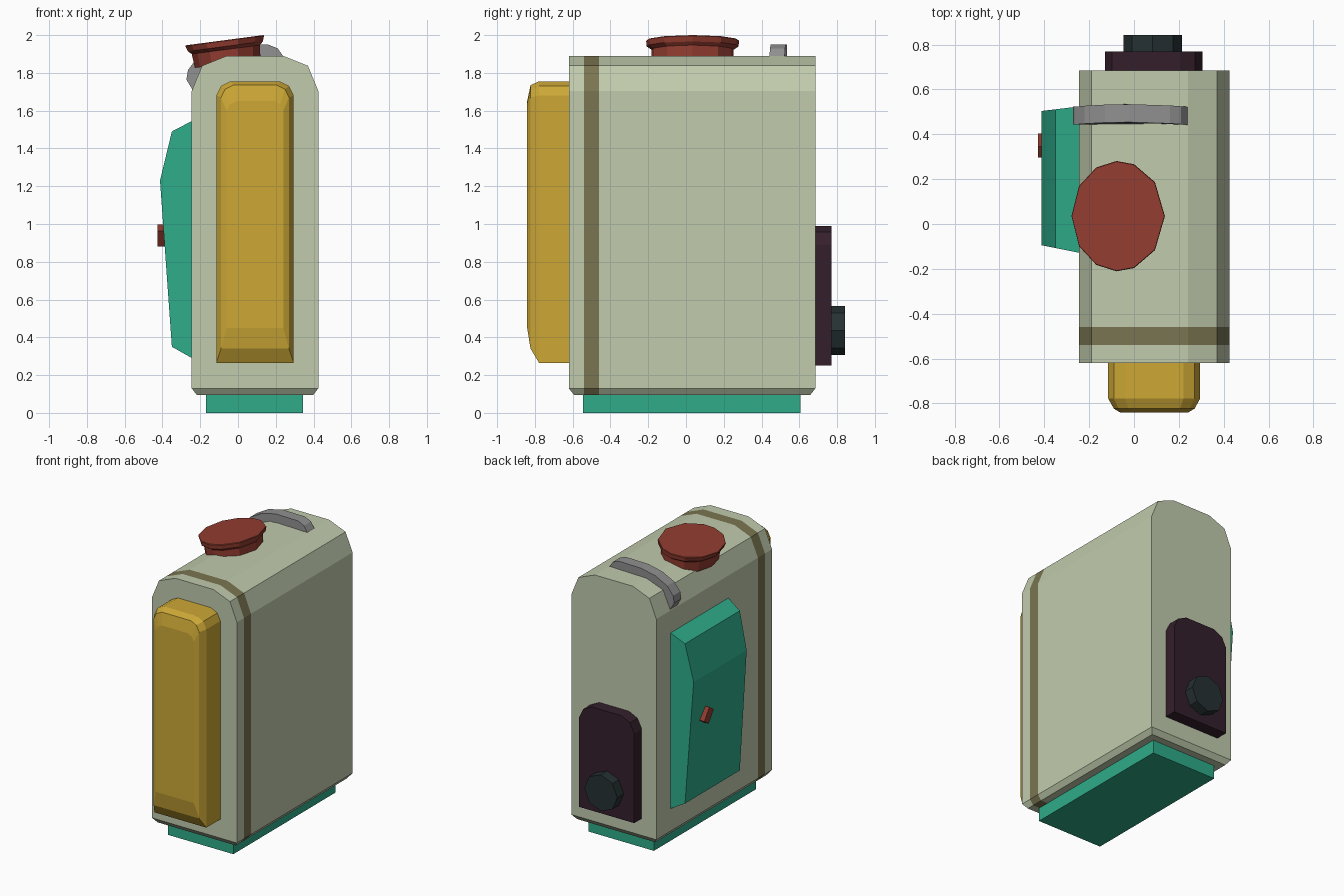
import bpy, bmesh, math
from mathutils import Vector, Matrix

if "Cube" in bpy.data.objects:
    bpy.data.objects.remove(bpy.data.objects["Cube"])


def material(name, r, g, b):
    lin = [((c / 255 + 0.055) / 1.055) ** 2.4 for c in (r, g, b)]
    m = bpy.data.materials.new(name)
    m.diffuse_color = (*lin, 1)
    m.use_nodes = True
    m.node_tree.nodes["Principled BSDF"].inputs["Base Color"].default_value = m.diffuse_color
    return m


SAGE = material("pale sage", 193, 203, 173)
OLIVE = material("olive stripe", 122, 117, 81)
YELLOW = material("mustard", 205, 168, 54)
GREEN = material("sea green", 46, 171, 137)
RED = material("brick red", 146, 60, 48)
GREY = material("mid grey", 144, 144, 144)
PLUM = material("dark plum", 52, 31, 43)
SLATE = material("dark slate", 38, 49, 50)


def loft(name, rings, mat, tweak=None):
    """Skin a series of equal-length point rings and cap both ends."""
    bm = bmesh.new()
    vs = [[bm.verts.new(p) for p in ring] for ring in rings]
    n = len(vs[0])
    for a, b in zip(vs, vs[1:]):
        for i in range(n):
            j = (i + 1) % n
            bm.faces.new((a[i], a[j], b[j], b[i]))
    bm.faces.new(vs[0])
    bm.faces.new(vs[-1])
    bmesh.ops.recalc_face_normals(bm, faces=bm.faces[:])
    if tweak:
        tweak(bm)
    me = bpy.data.meshes.new(name)
    bm.to_mesh(me)
    bm.free()
    me.materials.append(mat)
    ob = bpy.data.objects.new(name, me)
    bpy.context.collection.objects.link(ob)
    return ob


def at_y(profile, y):
    return [(x, y, z) for x, z in profile]


def box(name, lo, hi, mat):
    rect = [(lo[0], lo[1]), (hi[0], lo[1]), (hi[0], hi[1]), (lo[0], hi[1])]
    return loft(name, [[(x, y, z) for x, y in rect] for z in (lo[2], hi[2])], mat)


def tombstone(x0, x1, z0, z1, c):
    """Upright outline with square foot and rounded-off top corners."""
    k = c * 0.33
    return [(x0, z0), (x1, z0), (x1, z1 - c), (x1 - k, z1 - k),
            (x1 - c, z1), (x0 + c, z1), (x0 + k, z1 - k), (x0, z1 - c)]


# Main body with chamfered foot and painted stripe
def body_cuts(bm):
    foot = min(bm.faces, key=lambda f: f.calc_center_median().z)
    bmesh.ops.inset_individual(bm, faces=[foot], thickness=0.038, depth=0.035)
    for y in (-0.54, -0.46):
        bmesh.ops.bisect_plane(bm, geom=bm.verts[:] + bm.edges[:] + bm.faces[:],
                               plane_co=(0, y, 0), plane_no=(0, 1, 0))
    for f in bm.faces:
        if -0.54 < f.calc_center_median().y < -0.46:
            f.material_index = 1


shell = [(-0.245, 0.13), (0.425, 0.13), (0.425, 1.705), (0.37, 1.838),
         (0.24, 1.89), (-0.06, 1.89), (-0.19, 1.838), (-0.245, 1.705)]
body = loft("body", [at_y(shell, -0.62), at_y(shell, 0.685)], SAGE, body_cuts)
body.data.materials.append(OLIVE)

# Base plinth
box("base", (-0.17, -0.545, 0), (0.345, 0.605, 0.1), GREEN)

# Front pouch, stepping inward toward the front
pouch = tombstone(-0.115, 0.295, 0.265, 1.755, 0.075)
loft("front_pouch", [at_y(pouch, -0.615), at_y(pouch, -0.778),
                     at_y(tombstone(-0.09, 0.27, 0.34, 1.735, 0.065), -0.823),
                     at_y(tombstone(-0.06, 0.24, 0.45, 1.65, 0.05), -0.841)], YELLOW)

# Back plate and round knob
plate = tombstone(-0.13, 0.305, 0.25, 0.99, 0.1)
loft("back_plate", [at_y(plate, 0.68), at_y(plate, 0.77)], PLUM)
octagon = [(0.083 + 0.13 * math.cos(i * math.pi / 4), 0.436 + 0.13 * math.sin(i * math.pi / 4))
           for i in range(8)]
loft("back_knob", [at_y(octagon, 0.765), at_y(octagon, 0.842)], SLATE)

# Side panel, tapering slightly as it stands out
side = [(-0.235, 1.55), (-0.35, 1.49), (-0.413, 1.23), (-0.35, 0.35), (-0.235, 0.285)]
loft("side_panel", [[(x, -0.13 + 0.2 * (-0.235 - x), z) for x, z in side],
                    [(x, 0.525 - 0.12 * (-0.235 - x), z) for x, z in side]], GREEN)

# Small tilted latch on the side panel
latch = box("side_latch", (-0.025, -0.03, -0.05), (0.025, 0.03, 0.05), RED)
latch.data.transform(Matrix.Translation((-0.402, 0.35, 0.938)) @ Matrix.Rotation(math.radians(35), 4, 'X'))

# Strap handle over the top left shoulder
strap = [(-0.235, 1.70), (-0.273, 1.765), (-0.265, 1.815), (-0.22, 1.875), (-0.13, 1.925),
         (-0.02, 1.95), (0.16, 1.95), (0.21, 1.93), (0.245, 1.88), (-0.06, 1.87), (-0.19, 1.82)]


def bow(x):
    return 0.012 * (1 - ((x + 0.02) / 0.26) ** 2)


loft("strap_handle", [[(x, y + bow(x), z) for x, z in strap] for y in (0.442, 0.522)], GREY)

# Tilted cap: neck, lip and chamfered lid
half = [0, 38, 70, 92, 118, 147, 180]
angles = [math.radians(a) for a in half + [360 - a for a in half[-2:0:-1]]]
tilt = Matrix.Translation((-0.071, 0.035, 1.973)) @ Matrix.Rotation(math.radians(-7.5), 4, 'Y')
steps = [(0.175, 0.217, -0.125), (0.182, 0.217, -0.05), (0.2, 0.243, -0.033),
         (0.21, 0.246, -0.004), (0.208, 0.243, 0.0)]
loft("cap", [[tilt @ Vector((rx * math.cos(a), ry * math.sin(a), z)) for a in angles]
             for rx, ry, z in steps], RED)
